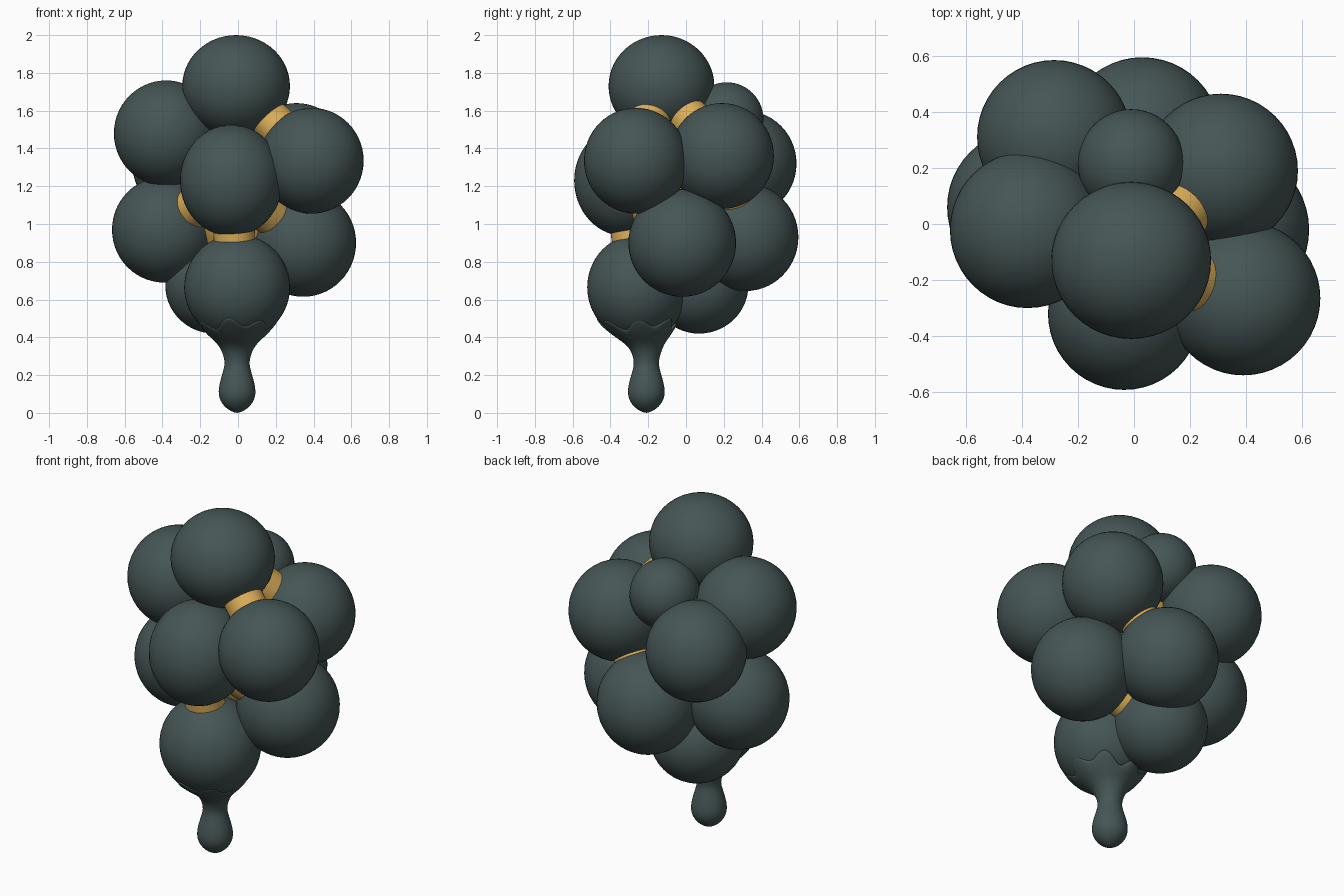
import bpy, bmesh, math
from mathutils import Vector

cube = bpy.data.objects.get("Cube")
if cube:
    bpy.data.objects.remove(cube, do_unlink=True)


def material(name, color):
    mat = bpy.data.materials.new(name)
    mat.use_nodes = True
    mat.diffuse_color = color
    node = next(n for n in mat.node_tree.nodes if n.type == 'BSDF_PRINCIPLED')
    node.inputs["Base Color"].default_value = color
    node.inputs["Roughness"].default_value = 0.5
    return mat


slate = material("dark_slate", (0.061, 0.092, 0.091, 1))
gold = material("warm_gold", (0.72, 0.43, 0.10, 1))


def finish(name, bm, mat):
    bmesh.ops.recalc_face_normals(bm, faces=bm.faces)
    for face in bm.faces:
        face.smooth = True
    mesh = bpy.data.meshes.new(name)
    bm.to_mesh(mesh)
    bm.free()
    mesh.materials.append(mat)
    obj = bpy.data.objects.new(name, mesh)
    bpy.context.collection.objects.link(obj)
    return obj


def ball(name, center, radii, mat):
    bm = bmesh.new()
    bmesh.ops.create_uvsphere(bm, u_segments=48, v_segments=28, radius=1)
    obj = finish(name, bm, mat)
    obj.location, obj.scale = center, radii
    return obj


def link(name, start, end, radius):
    a, b = Vector(start), Vector(end)
    bm = bmesh.new()
    bmesh.ops.create_cone(bm, segments=32, radius1=radius, radius2=radius,
                          depth=(b - a).length)
    obj = finish(name, bm, gold)
    obj.location = (a + b) / 2
    obj.rotation_mode = 'QUATERNION'
    obj.rotation_quaternion = (b - a).to_track_quat('Z', 'Y')


# Cluster of balls: centre and radii
R = (0.275, 0.275, 0.28)
balls = {
    "top_ball": ((-0.01, -0.13, 1.73), (0.285, 0.28, 0.27)),
    "front_ball": ((-0.035, -0.32, 1.23), (0.272, 0.272, 0.295)),
    "upper_left_front_ball": ((0.39, -0.265, 1.335), R),
    "upper_left_back_ball": ((0.31, 0.19, 1.36), R),
    "lower_left_ball": ((0.345, -0.02, 0.90), (0.28, 0.285, 0.285)),
    "upper_right_ball": ((-0.38, -0.02, 1.48), (0.277, 0.28, 0.28)),
    "lower_right_ball": ((-0.39, 0.06, 0.97), (0.277, 0.277, 0.28)),
    "upper_back_ball": ((-0.285, 0.31, 1.32), R),
    "lower_back_ball": ((0.03, 0.315, 0.93), (0.28, 0.28, 0.285)),
    "small_top_ball": ((-0.01, 0.215, 1.555), (0.19, 0.195, 0.195)),
    "bottom_back_ball": ((-0.125, 0.07, 0.675), (0.26, 0.26, 0.255)),
    "bottom_front_ball": ((-0.005, -0.255, 0.665), (0.28, 0.268, 0.28)),
}
for name, (center, radii) in balls.items():
    ball(name, center, radii, slate)

# Golden core and short links showing in the gaps
ball("core", (0, 0, 1.2), (0.27, 0.22, 0.42), gold)
pairs = [("bottom_front", "front"), ("top", "upper_left_back"), ("top", "upper_right"),
         ("top", "upper_left_front"), ("upper_left_back", "lower_back"),
         ("front", "lower_left"), ("bottom_front", "bottom_back"), ("top", "small_top"),
         ("lower_left", "bottom_back"), ("front", "lower_right")]
for a, b in pairs:
    link("link_" + a + "_to_" + b, balls[a + "_ball"][0], balls[b + "_ball"][0], 0.11)

# Drip: wavy-rimmed cap flowing into a neck and hanging drop
base_z, base_r = 0.665, 0.277
SEG = 48
profile = [(0.42, 0.165), (0.38, 0.118), (0.34, 0.084), (0.28, 0.065), (0.24, 0.067),
           (0.18, 0.087), (0.11, 0.102), (0.06, 0.089), (0.022, 0.056), (0.004, 0.02)]


def drip_point(z, r, angle):
    t = min(max((z - 0.34) / 0.13, 0), 1)
    return (-0.005, -0.21 - 0.045 * t, 0), Vector((r * math.cos(angle), r * math.sin(angle), z))


bm = bmesh.new()
rings = []
for row in range(len(profile) + 2):
    ring = []
    for i in range(SEG):
        angle = math.tau * i / SEG
        if row < 2:
            z = 0.475 + 0.025 * math.cos(7 * angle) + 0.01 * math.sin(3 * angle)
            r = math.sqrt(base_r ** 2 - (base_z - z) ** 2) + (-0.015, 0.01)[row]
        else:
            z, r = profile[row - 2]
        offset, point = drip_point(z, r, angle)
        ring.append(bm.verts.new(point + Vector(offset)))
    rings.append(ring)
for upper, lower in zip(rings, rings[1:]):
    for i in range(SEG):
        j = (i + 1) % SEG
        bm.faces.new((upper[i], upper[j], lower[j], lower[i]))
tip = bm.verts.new((-0.005, -0.21, 0))
for i in range(SEG):
    bm.faces.new((rings[-1][i], rings[-1][(i + 1) % SEG], tip))
drip = finish("drip", bm, slate)
drip.modifiers.new("smooth", 'SUBSURF').levels = 2
drip.modifiers["smooth"].render_levels = 2
